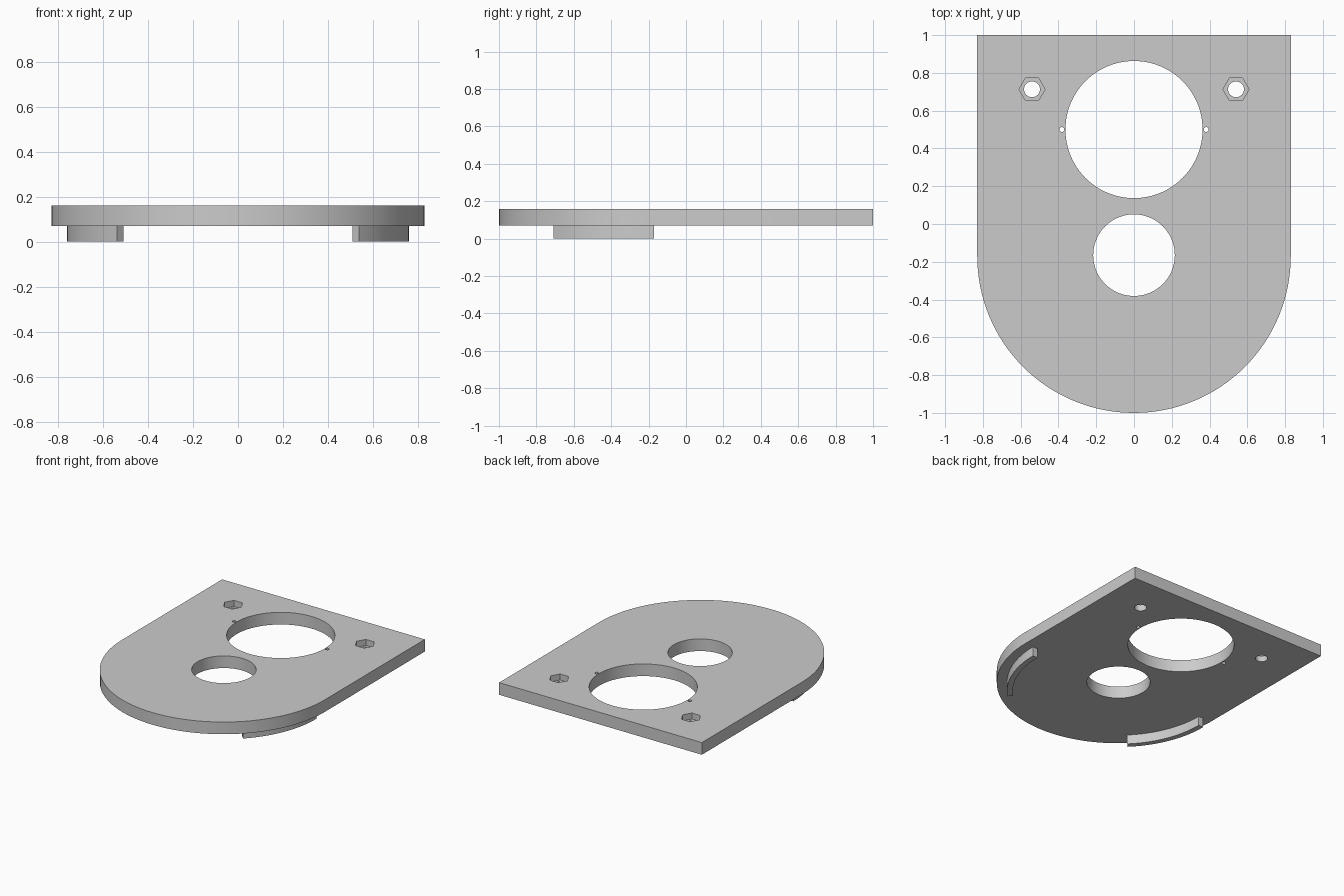
import bpy
import bmesh
from math import cos, sin, pi, radians

if "Cube" in bpy.data.objects:
    bpy.data.objects.remove(bpy.data.objects["Cube"])

WIDTH = 0.83                # half width and radius of the rounded end
ARC_Y = -0.17               # centre of the rounded end
BOTTOM, TOP = 0.07, 0.16    # plate faces

grey = bpy.data.materials.new("light_grey")
grey.use_nodes = True
GREY = (0.6, 0.6, 0.6, 1)
grey.diffuse_color = GREY
grey.node_tree.nodes["Principled BSDF"].inputs["Base Color"].default_value = GREY


def arc(cx, cy, r, start, end, steps):
    """Points along an arc, angles in degrees."""
    angles = [radians(start + (end - start) * i / steps) for i in range(steps + 1)]
    return [(cx + r * cos(a), cy + r * sin(a)) for a in angles]


def prism(name, outline, z0, z1):
    """Extrude a flat outline from z0 up to z1."""
    bm = bmesh.new()
    face = bm.faces.new([bm.verts.new((x, y, z0)) for x, y in outline])
    result = bmesh.ops.extrude_face_region(bm, geom=[face])
    verts = [v for v in result["geom"] if isinstance(v, bmesh.types.BMVert)]
    bmesh.ops.translate(bm, verts=verts, vec=(0, 0, z1 - z0))
    bmesh.ops.recalc_face_normals(bm, faces=bm.faces)
    mesh = bpy.data.meshes.new(name)
    bm.to_mesh(mesh)
    bm.free()
    mesh.materials.append(grey)
    obj = bpy.data.objects.new(name, mesh)
    bpy.context.collection.objects.link(obj)
    return obj


def activate(obj):
    bpy.ops.object.select_all(action='DESELECT')
    obj.select_set(True)
    bpy.context.view_layer.objects.active = obj


def cut(target, x, y, r, sides, z0=0.0, z1=0.3):
    """Cut a regular-sided hole and discard the cutter."""
    cutter = prism("hole_cutter", arc(x, y, r, 0, 360, sides)[:-1], z0, z1)
    cutter.hide_render = True
    mod = target.modifiers.new("hole", 'BOOLEAN')
    mod.operation = 'DIFFERENCE'
    mod.solver = 'EXACT'
    mod.object = cutter
    activate(target)
    bpy.ops.object.modifier_apply(modifier=mod.name)
    bpy.data.objects.remove(cutter)


# Base plate: square back, rounded front
outline = [(WIDTH, 1), (-WIDTH, 1)] + arc(0, ARC_Y, WIDTH, 180, 360, 64)
plate = prism("base_plate", outline, BOTTOM, TOP)

# Large and small central openings
cut(plate, 0, 0.5, 0.363, 96)
cut(plate, 0, -0.165, 0.216, 72)

# Pin holes, screw holes and hexagonal nut pockets
for side in (-1, 1):
    cut(plate, side * 0.382, 0.5, 0.013, 16)
    cut(plate, side * 0.54, 0.713, 0.042, 32)
    cut(plate, side * 0.54, 0.713, 0.069, 6, z0=0.115)

# Curved locating ribs under the rounded end
ribs = []
for name, start in (("left_rib", 315), ("right_rib", 180)):
    outer = arc(0, ARC_Y, 0.76, start, start + 45, 20)
    inner = arc(0, ARC_Y, 0.72, start + 45, start, 20)
    ribs.append(prism(name, outer + inner, 0, BOTTOM))

# Smooth the curved walls, keep the corners crisp
for obj in [plate] + ribs:
    activate(obj)
    bpy.ops.object.shade_smooth_by_angle(angle=pi / 6)
